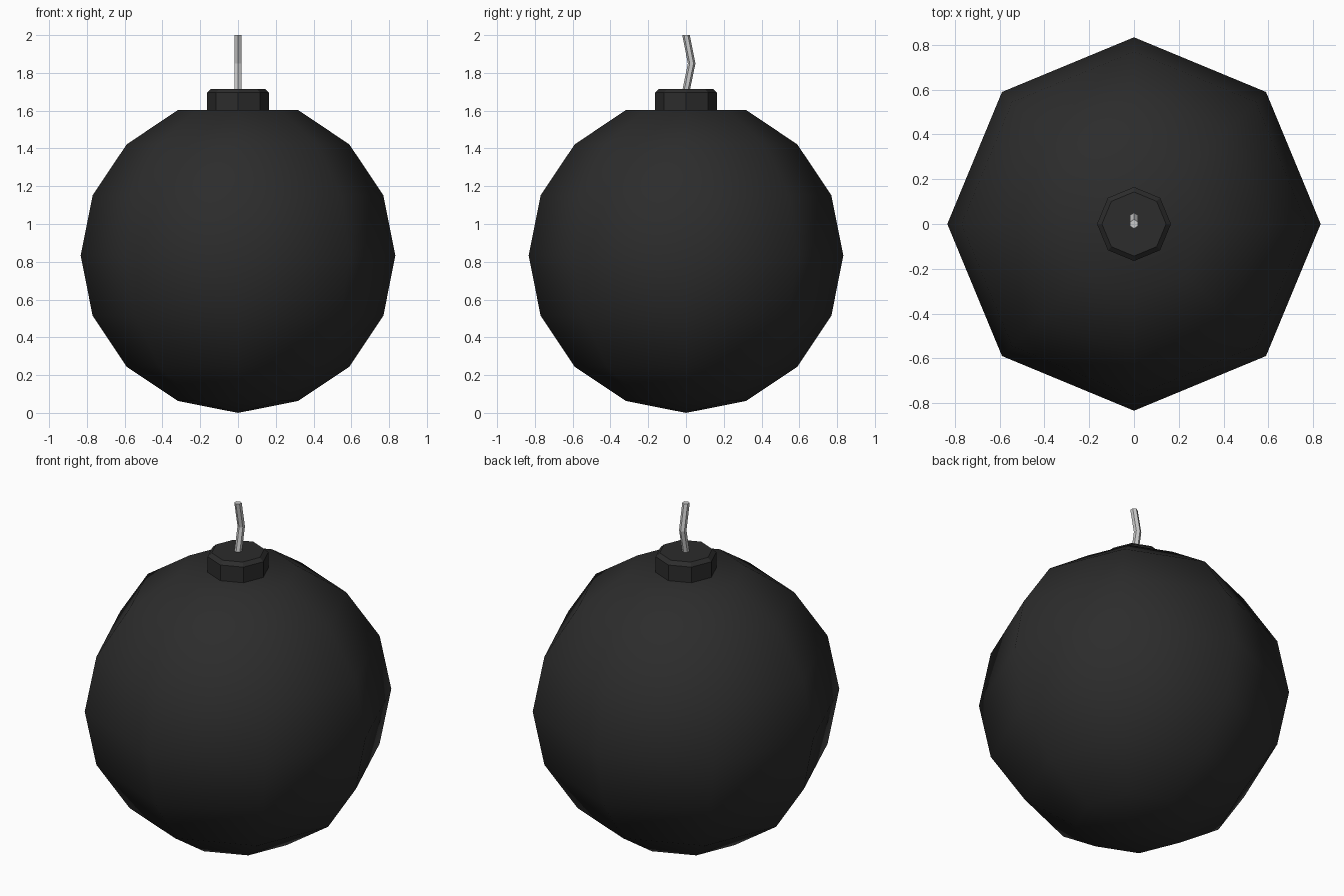
import bpy, math

if "Cube" in bpy.data.objects:
    bpy.data.objects.remove(bpy.data.objects["Cube"])


def loft(name, rings, sides, mat=None, smooth=False):
    """Stack horizontal polygon rings (y offset, z, radius); radius 0 makes a point."""
    verts, faces, loops = [], [], []
    for y, z, r in rings:
        n = sides if r > 0 else 1
        start = len(verts)
        for i in range(n):
            a = math.pi / 2 + 2 * math.pi * i / sides
            verts.append((r * math.cos(a), y + r * math.sin(a), z))
        loops.append([start + i % n for i in range(sides)])
    for lo, hi in zip(loops, loops[1:]):
        for i in range(sides):
            j = (i + 1) % sides
            quad = [lo[i], lo[j], hi[j], hi[i]]
            faces.append(list(dict.fromkeys(quad)))
    if rings[0][2] > 0:
        faces.append(loops[0][::-1])
    if rings[-1][2] > 0:
        faces.append(loops[-1])
    mesh = bpy.data.meshes.new(name)
    mesh.from_pydata(verts, [], faces)
    mesh.update()
    mesh.polygons.foreach_set("use_smooth", [smooth] * len(mesh.polygons))
    obj = bpy.data.objects.new(name, mesh)
    bpy.context.collection.objects.link(obj)
    if mat:
        mesh.materials.append(mat)
    return obj


black = bpy.data.materials.new("black_iron")
black.diffuse_color = (0.025, 0.025, 0.025, 1)
black.use_nodes = True
black.node_tree.nodes["Principled BSDF"].inputs["Base Color"].default_value = black.diffuse_color

# Round body: eight-sided sphere with a flattened top
R = 0.833
profile = [(0, R - R * math.cos(k * math.pi / 8), R * math.sin(k * math.pi / 8))
           for k in range(8)]
profile[0] = (0, 0, 0)
loft("body", profile, 8, black, smooth=True)

# Neck cap with a small chamfer
top = profile[-1][1]
loft("neck_cap", [(0, top - 0.01, 0.165), (0, 1.695, 0.165), (0, 1.715, 0.143)], 8, black)

# Bent six-sided fuse
loft("fuse", [(0.0, 1.705, 0.02), (0.03, 1.85, 0.02), (0.0, 2.0, 0.02)], 6)
